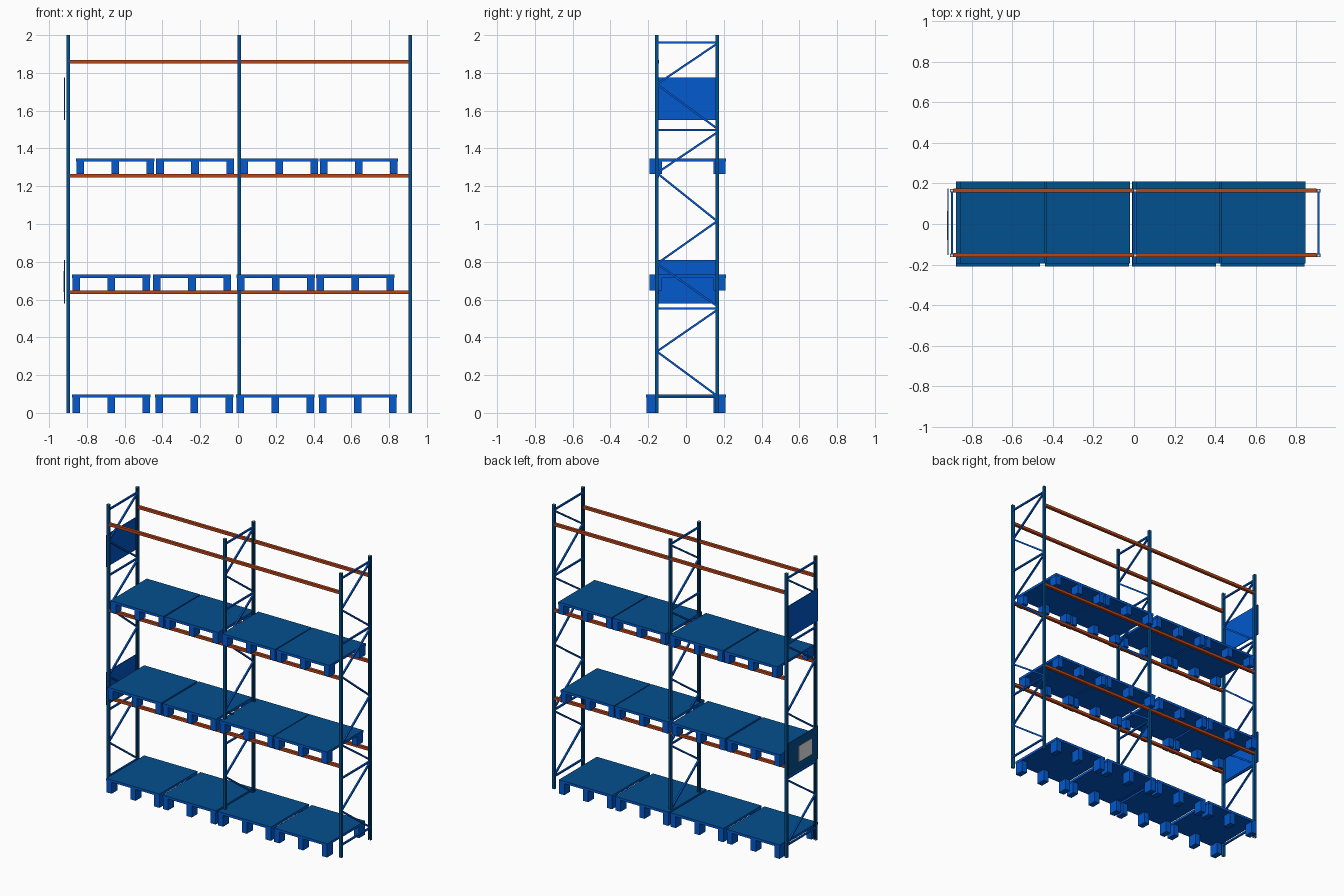
import bpy, bmesh, math
from mathutils import Vector, Matrix

if "Cube" in bpy.data.objects:
    bpy.data.objects.remove(bpy.data.objects["Cube"])


def material(name, rgb):
    m = bpy.data.materials.new(name)
    m.diffuse_color = (*rgb, 1)
    m.use_nodes = True
    m.node_tree.nodes["Principled BSDF"].inputs["Base Color"].default_value = m.diffuse_color
    return m


BLUE = material("bright_blue", (0.0005, 0.1, 0.62))
TEAL = material("dark_teal_blue", (0.0008, 0.08, 0.27))
ORANGE = material("orange", (0.49, 0.06, 0.01))
GREY = material("light_grey", (0.8, 0.8, 0.8))


def finish(name, bm, mat, accent=None, direction=None):
    """Make the object; faces looking along direction take the accent colour."""
    bmesh.ops.recalc_face_normals(bm, faces=bm.faces)
    if accent:
        for f in bm.faces:
            f.normal_update()
            f.material_index = int(f.normal.dot(Vector(direction)) > 0.9)
    me = bpy.data.meshes.new(name)
    bm.to_mesh(me)
    bm.free()
    me.materials.append(mat)
    if accent:
        me.materials.append(accent)
    ob = bpy.data.objects.new(name, me)
    bpy.context.collection.objects.link(ob)


def box(bm, x0, x1, y0, y1, z0, z1):
    m = Matrix.Translation(((x0 + x1) / 2, (y0 + y1) / 2, (z0 + z1) / 2))
    m = m @ Matrix.Diagonal((x1 - x0, y1 - y0, z1 - z0, 1))
    bmesh.ops.create_cube(bm, size=1, matrix=m)


def bar(bm, x, a, b, t=0.011):
    """Square bar between two (y, z) points in the plane of a frame."""
    (ya, za), (yb, zb) = a, b
    length = math.hypot(yb - ya, zb - za)
    m = Matrix.Translation((x, (ya + yb) / 2, (za + zb) / 2))
    m = m @ Matrix.Rotation(math.atan2(zb - za, yb - ya), 4, 'X')
    m = m @ Matrix.Diagonal((t, length, t, 1))
    bmesh.ops.create_cube(bm, size=1, matrix=m)


FRAMES = (-0.899, 0.006, 0.911)
Y0, Y1 = -0.154, 0.165
H = 0.009   # half width of a post
W = 0.003   # post wall


# Upright posts: channel section, open towards the inside of the frame
def post(name, x, y, s):
    prof = [(-H, -H), (H, -H), (H, H), (H - W, H), (H - W, W - H),
            (W - H, W - H), (W - H, H), (-H, H)]
    bm = bmesh.new()
    face = bm.faces.new([bm.verts.new((x + px, y + s * py, 0)) for px, py in prof])
    top = bmesh.ops.extrude_face_region(bm, geom=[face])["geom"]
    bmesh.ops.translate(bm, vec=Vector((0, 0, 2)),
                        verts=[g for g in top if isinstance(g, bmesh.types.BMVert)])
    finish(name, bm, TEAL)
    # grey plug in the open top
    bm = bmesh.new()
    box(bm, x - H + W, x + H - W, y - H + W, y + H - W, 1.994, 2)
    finish(name + "_plug", bm, GREY)


# Zigzag bracing of each frame: runs of (y, z) points, plus level ties
RUNS = [
    [(Y1, 1.955), (Y0, 1.74), (Y1, 1.505)],
    [(Y1, 1.485), (Y0, 1.27), (Y1, 1.015), (Y0, 0.79), (Y1, 0.565)],
    [(Y1, 0.545), (Y0, 0.325), (Y1, 0.09)],
]
TIES = (1.96, 1.497, 0.553, 0.085)

for x, side in zip(FRAMES, ("left", "middle", "right")):
    post(side + "_front_post", x, Y0, 1)
    post(side + "_back_post", x, Y1, -1)
    bm = bmesh.new()
    for run in RUNS:
        for a, b in zip(run, run[1:]):
            bar(bm, x, a, b)
    for z in TIES:
        bar(bm, x, (Y0, z), (Y1, z))
    finish(side + "_bracing", bm, BLUE)

# Load beams, one per bay, front and back
for level, z in enumerate((0.638, 1.256, 1.86), 1):
    for row, y in (("front", Y0), ("back", Y1)):
        for bay in (0, 1):
            bm = bmesh.new()
            box(bm, FRAMES[bay] + H, FRAMES[bay + 1] - H,
                y - 0.01, y + 0.01, z - 0.0095, z + 0.0095)
            finish(f"{row}_beam_{level}_{bay + 1}", bm, ORANGE)

# Pallets: deck with a darker top, on two rows of three feet
LEVELS = [  # left edges, y range, z range
    ((-0.878, -0.440, -0.011, 0.427), (-0.211, 0.211), (0, 0.098)),
    ((-0.878, -0.451, -0.008, 0.413), (-0.194, 0.211), (0.647, 0.732)),
    ((-0.858, -0.435, 0.010, 0.432), (-0.194, 0.211), (1.265, 1.347)),
]
WIDTH, DECK, FOOT = 0.415, 0.017, 0.04
for n, (lefts, (y0, y1), (z0, z1)) in enumerate(LEVELS, 1):
    for k, x in enumerate(lefts, 1):
        bm = bmesh.new()
        box(bm, x, x + WIDTH, y0, y1, z1 - DECK, z1)
        finish(f"pallet_deck_{n}_{k}", bm, BLUE, TEAL, (0, 0, 1))
        bm = bmesh.new()
        for fx in (x + 0.002, x + (WIDTH - FOOT) / 2, x + WIDTH - FOOT - 0.002):
            for fy in (y0 + 0.001, y1 - 0.066):
                box(bm, fx, fx + FOOT, fy, fy + 0.065, z0, z1 - DECK)
        finish(f"pallet_feet_{n}_{k}", bm, BLUE)

# End panels on the left frame; the lower one has a darker outer face
for name, z0, z1, outer in (("lower", 0.58, 0.81, TEAL), ("upper", 1.55, 1.775, BLUE)):
    bm = bmesh.new()
    box(bm, -0.922, -0.915, -0.152, 0.175, z0, z1)
    finish(name + "_end_panel", bm, BLUE, outer, (-1, 0, 0))

# Blank grey plate on the lower end panel
bm = bmesh.new()
box(bm, -0.924, -0.922, -0.08, 0.065, 0.64, 0.75)
finish("panel_plate", bm, GREY)
